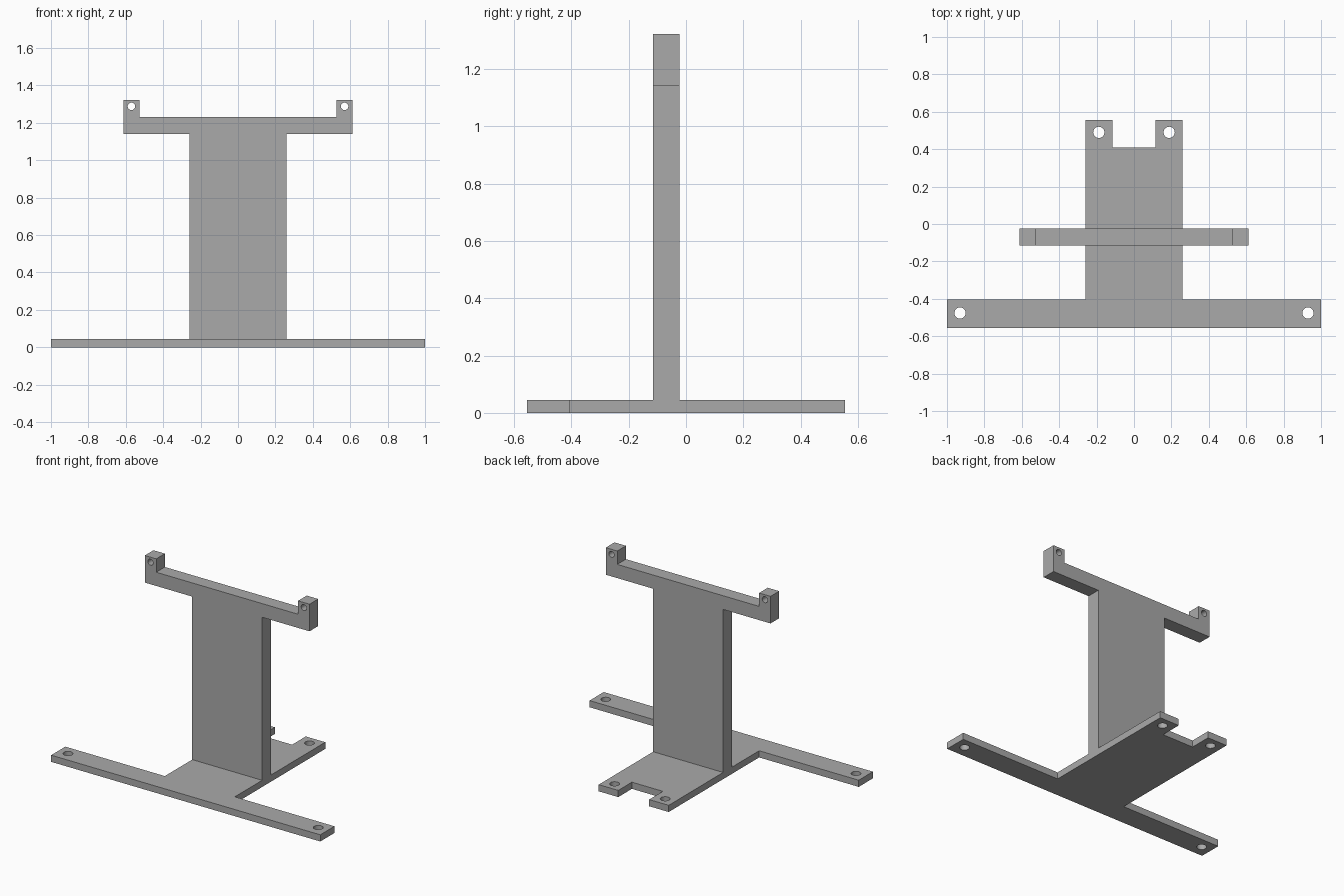
import bpy
import bmesh
from math import radians
from mathutils import Matrix, Vector

if "Cube" in bpy.data.objects:
    bpy.data.objects.remove(bpy.data.objects["Cube"])

grey = bpy.data.materials.new("plain grey")
grey.use_nodes = True
grey.diffuse_color = (0.4, 0.4, 0.4, 1)
grey.node_tree.nodes["Principled BSDF"].inputs["Base Color"].default_value = (0.4, 0.4, 0.4, 1)


def finish(name, bm):
    bmesh.ops.recalc_face_normals(bm, faces=bm.faces)
    mesh = bpy.data.meshes.new(name)
    bm.to_mesh(mesh)
    bm.free()
    mesh.materials.append(grey)
    obj = bpy.data.objects.new(name, mesh)
    bpy.context.collection.objects.link(obj)
    return obj


def plate(name, half_outline, to_3d, depth):
    """Mirror a half outline across x = 0, fill it and extrude it by depth."""
    outline = half_outline + [(-x, v) for x, v in reversed(half_outline)]
    bm = bmesh.new()
    face = bm.faces.new([bm.verts.new(to_3d(x, v)) for x, v in outline])
    grown = bmesh.ops.extrude_face_region(bm, geom=[face])["geom"]
    bmesh.ops.translate(bm, vec=depth, verts=[g for g in grown if isinstance(g, bmesh.types.BMVert)])
    return finish(name, bm)


def drill(target, name, centres, radius, turn):
    """Cut a mirrored pair of round holes at each centre."""
    bm = bmesh.new()
    for x, y, z in centres:
        for side in (-1, 1):
            place = Matrix.Translation((side * x, y, z)) @ turn
            bmesh.ops.create_cone(bm, cap_ends=True, segments=32, radius1=radius,
                                  radius2=radius, depth=0.3, matrix=place)
    cutter = finish(name, bm)
    cutter.hide_render = True
    cutter.hide_set(True)
    mod = target.modifiers.new("holes", "BOOLEAN")
    mod.operation = "DIFFERENCE"
    mod.solver = "EXACT"
    mod.object = cutter
    # Bake the cut into the mesh and drop the cutter
    bpy.context.view_layer.update()
    cut = bpy.data.meshes.new_from_object(target.evaluated_get(bpy.context.evaluated_depsgraph_get()))
    target.modifiers.clear()
    target.data = cut
    bpy.data.objects.remove(cutter)


# Flat base: wide front bar, centre tongue and notched rear
thick = 0.045
base = plate("base_plate",
             [(1, -0.555), (1, -0.405), (0.26, -0.405), (0.26, 0.555), (0.115, 0.555), (0.115, 0.41)],
             lambda x, y: (x, y, 0), Vector((0, 0, thick)))
drill(base, "base_hole_cutter", [(0.93, -0.476, 0), (0.188, 0.49, 0)], 0.03, Matrix.Identity(4))

# Upright panel with its cross arm and raised end lugs
upright = plate("upright_panel",
                [(0.26, thick), (0.26, 1.14), (0.612, 1.14), (0.612, 1.322), (0.527, 1.322), (0.527, 1.232)],
                lambda x, z: (x, -0.115, z), Vector((0, 0.092, 0)))
drill(upright, "lug_hole_cutter", [(0.57, -0.07, 1.288)], 0.02, Matrix.Rotation(radians(90), 4, "X"))

# Smooth hole walls, crisp edges
for obj in (base, upright):
    bpy.ops.object.select_all(action="DESELECT")
    obj.select_set(True)
    bpy.context.view_layer.objects.active = obj
    bpy.ops.object.shade_smooth_by_angle(angle=radians(30))
